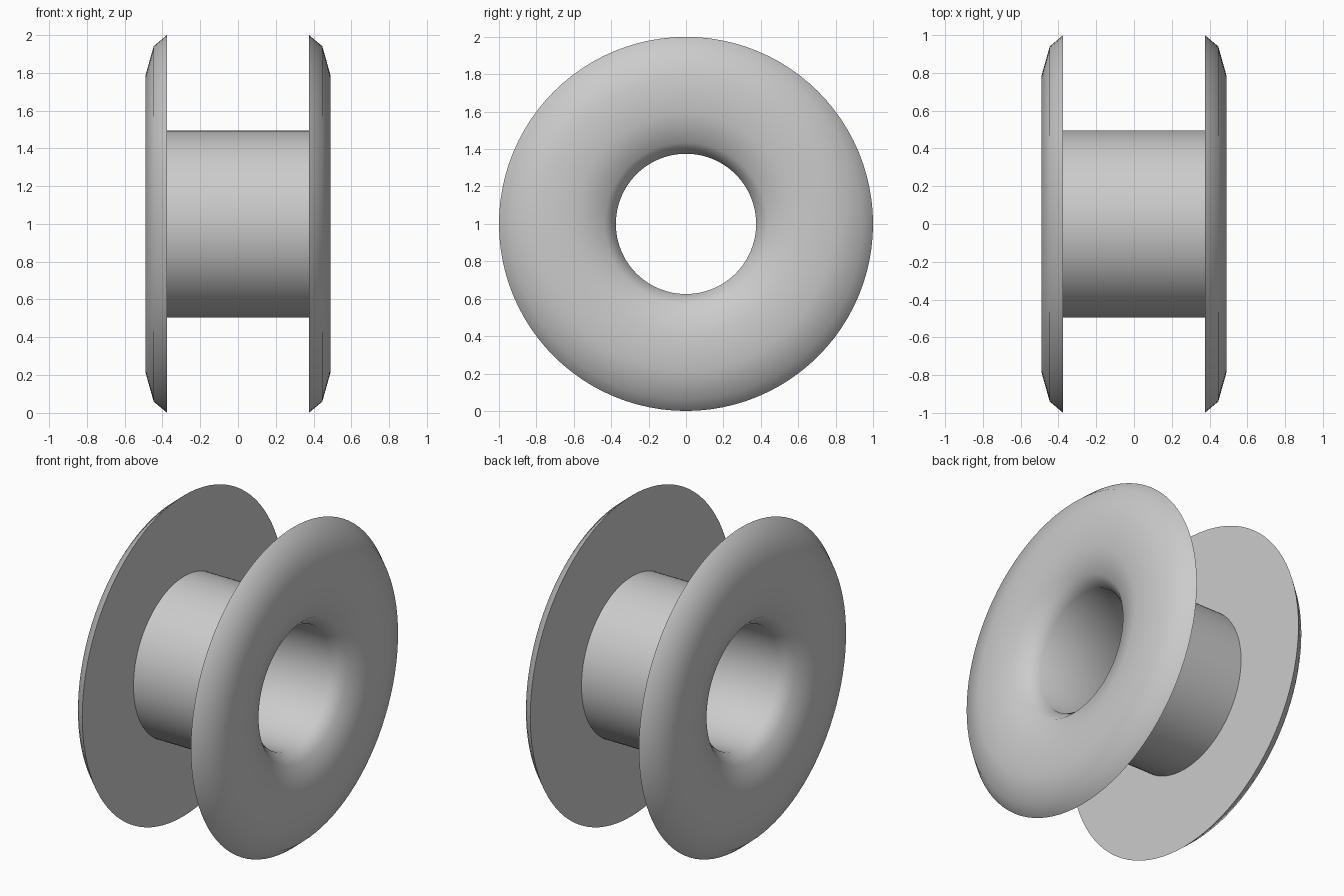
import bpy, bmesh, math

if "Cube" in bpy.data.objects:
    bpy.data.objects.remove(bpy.data.objects["Cube"])

SEG = 96
CZ = 1.0            # height of the axle
R_OUT, R_BORE, R_TUBE = 1.0, 0.375, 0.495
X_IN, DEPTH = 0.375, 0.121

grey = bpy.data.materials.new("light_grey")
grey.diffuse_color = (0.6, 0.6, 0.6, 1)
grey.use_nodes = True
grey.node_tree.nodes["Principled BSDF"].inputs["Base Color"].default_value = grey.diffuse_color


def rounded_face(side):
    """Half-ellipse cross-section of a rim, from outer edge to bore."""
    mid, half = (R_OUT + R_BORE) / 2, (R_OUT - R_BORE) / 2
    return [(side * (X_IN + DEPTH * math.sin(math.pi * i / 5)),
             mid + half * math.cos(math.pi * i / 5)) for i in range(6)]


# Closed cross-section (x, radius): right rim, bore, left rim, barrel
profile = rounded_face(1) + rounded_face(-1)[::-1]
profile += [(-X_IN, R_TUBE), (X_IN, R_TUBE)]

# Revolve around the x axis
bm = bmesh.new()
rings = []
for k in range(SEG):
    a = 2 * math.pi * k / SEG
    rings.append([bm.verts.new((x, r * math.cos(a), CZ + r * math.sin(a)))
                  for x, r in profile])
n = len(profile)
for k in range(SEG):
    a, b = rings[k], rings[(k + 1) % SEG]
    for i in range(n):
        j = (i + 1) % n
        bm.faces.new((a[i], a[j], b[j], b[i]))
bmesh.ops.recalc_face_normals(bm, faces=bm.faces)

mesh = bpy.data.meshes.new("spool")
bm.to_mesh(mesh)
bm.free()
mesh.materials.append(grey)
spool = bpy.data.objects.new("spool", mesh)
bpy.context.collection.objects.link(spool)

# Smooth rims and barrel, crisp flange edges
bpy.context.view_layer.objects.active = spool
spool.select_set(True)
bpy.ops.object.shade_smooth_by_angle(angle=math.radians(50))
